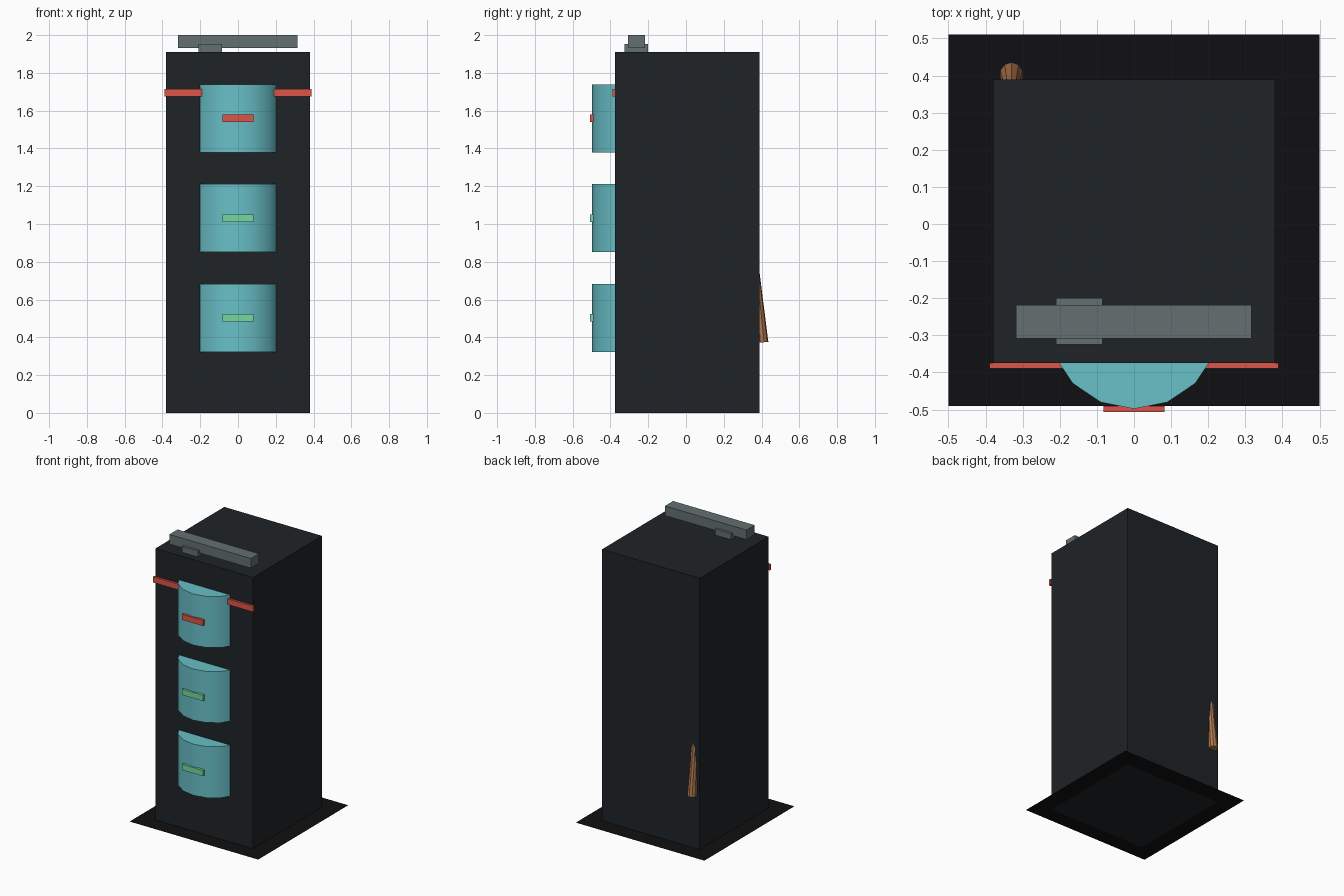
import bpy
from math import radians, sin, cos

cube = bpy.data.objects.get("Cube")
if cube:
    bpy.data.objects.remove(cube, do_unlink=True)


def material(name, color):
    mat = bpy.data.materials.new(name)
    mat.use_nodes = True
    rgba = (*color, 1)
    mat.diffuse_color = rgba
    mat.node_tree.nodes["Principled BSDF"].inputs["Base Color"].default_value = rgba
    return mat


def finish(name, mat):
    obj = bpy.context.object
    obj.name = obj.data.name = name
    obj.data.materials.append(mat)
    return obj


def box(name, mat, x, y, z):
    """Box from its (low, high) range on each axis."""
    spans = (x, y, z)
    bpy.ops.mesh.primitive_cube_add(size=1, location=[(a + b) / 2 for a, b in spans])
    obj = finish(name, mat)
    obj.scale = [b - a for a, b in spans]
    bpy.ops.object.transform_apply(location=False, rotation=False, scale=True)
    return obj


black = material("floor_black", (0.005, 0.005, 0.006))
charcoal = material("charcoal", (0.013, 0.017, 0.02))
teal = material("teal", (0.14, 0.53, 0.58))
red = material("red", (0.73, 0.09, 0.065))
green = material("green", (0.18, 0.68, 0.35))
grey = material("grey", (0.125, 0.16, 0.165))
copper = material("copper", (0.42, 0.18, 0.075))

# Flat floor sheet and tall cabinet
bpy.ops.mesh.primitive_plane_add(size=1, location=(0, 0.01, 0.002))
finish("floor_sheet", black)
box("cabinet", charcoal, (-0.38, 0.38), (-0.375, 0.39), (0, 1.91))

# Three rounded drawers set into the front, each with a handle
for level, handle_mat in (("lower", green), ("middle", green), ("upper", red)):
    z = {"lower": 0.503, "middle": 1.031, "upper": 1.559}[level]
    bpy.ops.mesh.primitive_cylinder_add(vertices=16, radius=0.233, depth=0.36,
                                        location=(0, -0.265, z))
    finish(level + "_drawer", teal)
    bpy.ops.object.shade_smooth_by_angle(angle=radians(30))
    box(level + "_handle", handle_mat, (-0.082, 0.082), (-0.507, -0.49),
        (z - 0.02, z + 0.02))

# Red strip across the front, passing through the upper drawer
box("front_strip", red, (-0.39, 0.39), (-0.39, -0.374), (1.675, 1.715))

# Top rail on its small mount
box("rail_mount", grey, (-0.21, -0.085), (-0.325, -0.2), (1.905, 1.952))
box("top_rail", grey, (-0.318, 0.316), (-0.308, -0.218), (1.932, 2.0))

# Tapered spike leaning into the back
lean, length = radians(5.5), 0.5
bpy.ops.mesh.primitive_cone_add(
    vertices=10, radius1=0.032, radius2=0.017, depth=length, rotation=(lean, 0, 0),
    location=(-0.33, 0.404 - sin(lean) * length / 2, 0.373 + cos(lean) * length / 2))
finish("back_spike", copper)
